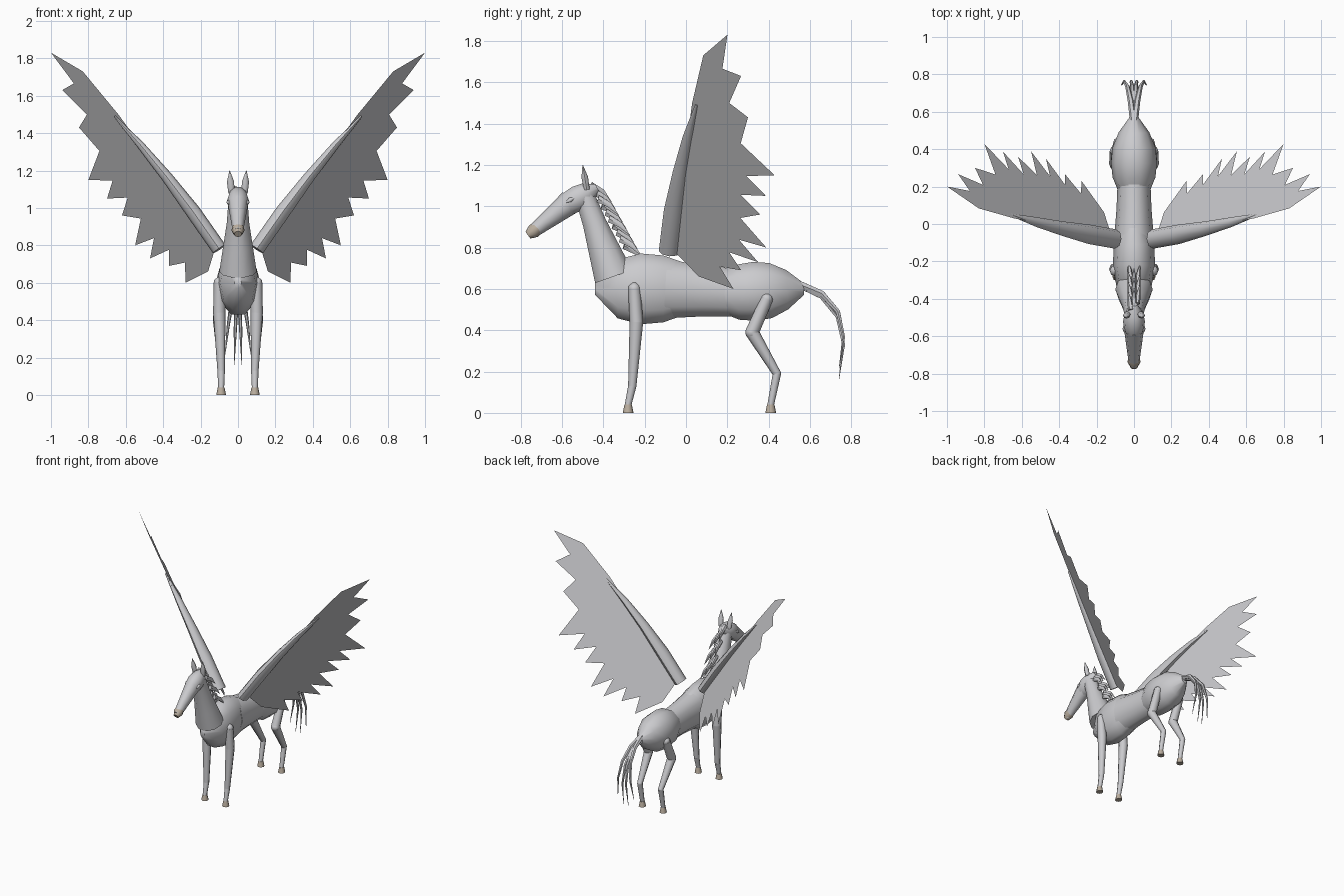
import bpy
import math
from mathutils import Vector

default_cube = bpy.data.objects.get("Cube")
if default_cube:
    bpy.data.objects.remove(default_cube)


def make_material(name, red, green, blue):
    material = bpy.data.materials.new(name)
    material.use_nodes = True
    colour = (red, green, blue, 1)
    material.diffuse_color = colour
    material.node_tree.nodes["Principled BSDF"].inputs["Base Color"].default_value = colour
    return material


COAT = make_material("pale grey coat", .6, .6, .62)
HORN = make_material("tan horn", .5, .43, .35)
ACROSS = Vector((1, 0, 0))
ALONG = Vector((0, 1, 0))
UP = Vector((0, 0, 1))


def make_object(name, verts, faces, material=COAT):
    mesh = bpy.data.meshes.new(name)
    mesh.from_pydata(verts, [], faces)
    mesh.materials.append(material)
    part = bpy.data.objects.new(name, mesh)
    bpy.context.collection.objects.link(part)
    return part


def tube(name, start, end, radii, bend=(0, 0, 0), slim=1, axis=ACROSS, sides=8, material=COAT):
    """Bowed tube with evenly spaced rings; slim scales its width along axis."""
    start, end, bend = Vector(start), Vector(end), Vector(bend)
    last = len(radii) - 1
    verts, faces = [], []
    for ring, radius in enumerate(radii):
        t = ring / last
        centre = start.lerp(end, t) + bend * 4 * t * (1 - t)
        tangent = (end - start + bend * 4 * (1 - t - t)).normalized()
        wide = (axis - tangent * axis.dot(tangent)).normalized()
        deep = tangent.cross(wide)
        for k in range(sides):
            angle = math.tau * k / sides
            verts.append(centre + radius * (wide * slim * math.cos(angle) + deep * math.sin(angle)))
    for ring in range(last):
        low, high = ring * sides, (ring + 1) * sides
        for k in range(sides):
            following = (k + 1) % sides
            faces.append((low + k, low + following, high + following, high + k))
    faces.append(tuple(reversed(range(sides))))
    faces.append(tuple(range(last * sides, last * sides + sides)))
    part = make_object(name, verts, faces, material)
    bpy.ops.object.select_all(action="DESELECT")
    part.select_set(True)
    bpy.context.view_layer.objects.active = part
    bpy.ops.object.shade_smooth_by_angle(angle=math.radians(50))


def mirrored(point, sign):
    x, y, z = point
    return Vector((x * sign, y, z))


def build_leg(name, joints, sign):
    """Tapered bones between round joints, ending in a hoof."""
    joints = [mirrored(joint, sign) for joint in joints]
    sizes = (.03, .033, .02, .016)
    bones = ("upper", "middle", "lower")
    for joint, size, label in zip(joints, sizes, ("top", "knee", "hock", "fetlock")):
        ball = [size * width for width in (.3, .9, 1, .9, .3)]
        tube(f"{name}_{label}_joint", joint + UP * size, joint - UP * size, ball)
    for i, bone in enumerate(bones):
        tube(f"{name}_{bone}", joints[i], joints[i + 1], (sizes[i], sizes[i + 1]))
    ankle = joints[-1]
    tube(f"{name}_hoof", ankle, (ankle.x, ankle.y, 0), (.018, .026), material=HORN)


def build_feathers(name, tips, sign):
    """Thin sheet whose notches are drawn from the tips toward the wing arm."""
    root, wrist = Vector((.12, .79)), Vector((.64, 1.5))
    tips = [Vector(tip) for tip in tips]
    outline = [root, wrist, Vector((.83, 1.73))]
    for i, tip in enumerate(tips):
        outline.append(tip)
        if i < len(tips) - 1:
            quill = wrist.lerp(root, i / (len(tips) - 1))
            outline.append(tip.lerp(tips[i + 1], .5).lerp(quill, .28))
    outline.append(Vector((.16, .66)))
    # The wing lies in a plane sloping back from the arm
    verts = [(p.x * sign, 1.07 * p.x - .65 * p.y + .32, p.y) for p in outline]
    make_object(name, verts, [tuple(range(len(verts)))])


# Torso: overlapping chest, belly and rump
tube("chest", (0, -.44, .6), (0, 0, .6), (.03, .15, .18, .17, .13), slim=.63, sides=10)
tube("belly", (0, -.1, .6), (0, .26, .58), (.15, .13, .12), slim=.72, sides=10)
tube("rump", (0, .17, .58), (0, .57, .6), (.1, .14, .15, .14, .1, .03), slim=.82, sides=10)

# Neck and head
tube("neck", (0, -.35, .66), (0, -.49, 1.05), (.1, .08, .06, .05), sides=10)
tube("skull", (0, -.43, 1.09), (0, -.61, .99), (.02, .055, .065, .06, .04), slim=.9, sides=10)
tube("muzzle", (0, -.56, 1.02), (0, -.75, .87), (.06, .05, .04, .03), slim=.9)
tube("nose_tip", (0, -.71, .9), (0, -.765, .86), (.03, .035, .02), material=HORN)

# Paired parts
FRONT_JOINTS = [(.1, -.25, .6), (.1, -.24, .44), (.09, -.26, .13), (.09, -.28, .04)]
HIND_JOINTS = [(.1, .39, .55), (.1, .32, .39), (.09, .44, .19), (.09, .41, .04)]
FEATHER_TIPS = [(1, 1.83), (.94, 1.63), (.85, 1.43), (.8, 1.15), (.7, 1.05),
                (.62, .96), (.55, .8), (.47, .73), (.37, .69), (.28, .6)]
for side, sign in (("left", 1), ("right", -1)):
    build_leg(f"{side}_front_leg", FRONT_JOINTS, sign)
    build_leg(f"{side}_hind_leg", HIND_JOINTS, sign)
    tube(f"{side}_ear", mirrored((.035, -.48, 1.08), sign), mirrored((.045, -.5, 1.2), sign),
         (.014, .016, .001), slim=1.2)
    tube(f"{side}_eye", mirrored((.05, -.54, 1.04), sign), mirrored((.05, -.58, 1.02), sign),
         (.004, .012, .004))
    tube(f"{side}_wing_arm", mirrored((.1, -.08, .78), sign), mirrored((.66, .05, 1.49), sign),
         (.04, .04, .03, .02, .005), bend=(0, -.01, .03), slim=1.3, axis=ALONG)
    build_feathers(f"{side}_wing_feathers", FEATHER_TIPS, sign)

# Mane: spikes raked back down the crest, alternating sideways
crest_top, crest_bottom = Vector((0, -.46, 1.1)), Vector((0, -.3, .81))
lock_count = 10
for i in range(lock_count):
    sway = ACROSS * .016 * (i % 3 - 1)
    root = crest_top.lerp(crest_bottom, i / (lock_count - 1)) + sway
    tube(f"mane_lock_{i + 1}", root, root + sway + Vector((0, .1, -.08)),
         (.02, .015, .001), bend=(0, .005, .01), slim=.8, sides=6)

# Tail: four strands fanning from one root
for i, spread in enumerate((-.07, -.02, .02, .07)):
    tube(f"tail_strand_{i + 1}", (0, .53, .63), (spread, .74, .14 + abs(spread)),
         (.02, .016, .012, .008, .001), bend=(0, .1, .07), sides=6)
